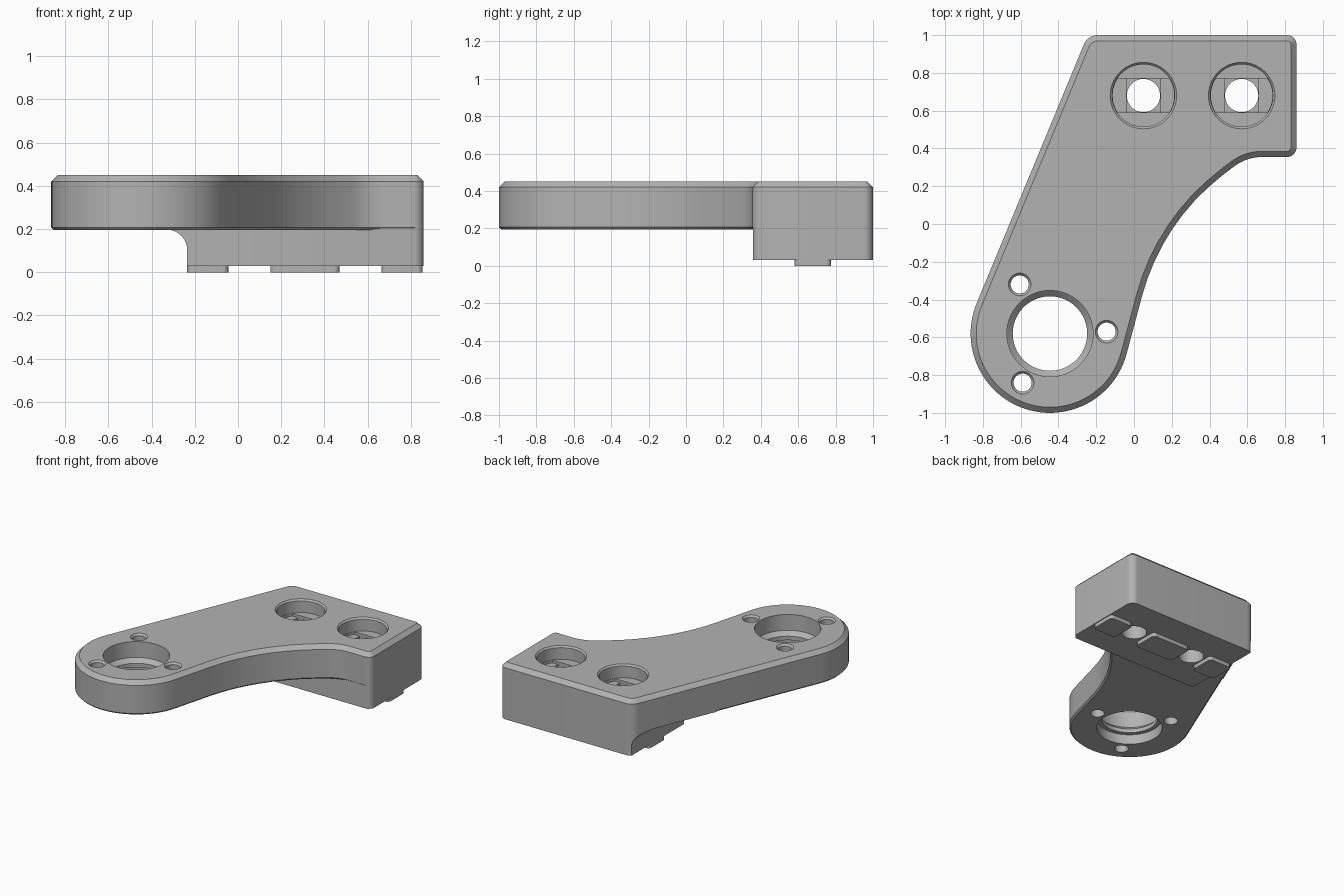
import bpy, bmesh
from math import radians, degrees, sin, cos, tan, pi, ceil, asin
from mathutils import Vector

old = bpy.data.objects.get("Cube")
if old:
    bpy.data.objects.remove(old, do_unlink=True)

GREY = (0.45, 0.45, 0.45, 1)
metal = bpy.data.materials.new("plain grey")
metal.use_nodes = True
metal.diffuse_color = GREY
metal.node_tree.nodes["Principled BSDF"].inputs["Base Color"].default_value = GREY


def rounded(corners):
    """Round each (x, y, radius) corner of a polygon; radius 0 keeps the point."""
    out = []
    for i, (x, y, r) in enumerate(corners):
        p = Vector((x, y))
        if r == 0:
            out.append(p)
            continue
        a = (Vector(corners[i - 1][:2]) - p).normalized()
        b = (Vector(corners[(i + 1) % len(corners)][:2]) - p).normalized()
        half = a.angle(b) / 2
        centre = p + (a + b).normalized() * r / sin(half)
        u = p + a * r / tan(half) - centre
        v = p + b * r / tan(half) - centre
        sweep = u.angle(v)
        n = max(4, ceil(degrees(sweep) / 5))
        for k in range(n + 1):
            t = sweep * k / n
            out.append(centre + (u * sin(sweep - t) + v * sin(t)) / sin(sweep))
    return out


def inset(points, d):
    """Move a counter-clockwise outline inwards by d."""
    out = []
    for i, p in enumerate(points):
        e1 = (p - points[i - 1]).normalized()
        e2 = (points[(i + 1) % len(points)] - p).normalized()
        n1, n2 = Vector((-e1.y, e1.x)), Vector((-e2.y, e2.x))
        out.append(p + (n1 + n2) * d / (1 + n1.dot(n2)))
    return out


def solid(name, rings, along_y=False):
    """Closed solid through stacked rings, each (points, height)."""
    bm = bmesh.new()
    loops = [[bm.verts.new((p[0], h, p[1]) if along_y else (p[0], p[1], h))
              for p in pts] for pts, h in rings]
    for lo, hi in zip(loops, loops[1:]):
        for i in range(len(lo)):
            j = (i + 1) % len(lo)
            bm.faces.new((lo[i], lo[j], hi[j], hi[i]))
    bm.faces.new(loops[0][::-1])
    bm.faces.new(loops[-1])
    bmesh.ops.recalc_face_normals(bm, faces=bm.faces)
    mesh = bpy.data.meshes.new(name)
    bm.to_mesh(mesh)
    bm.free()
    mesh.materials.append(metal)
    ob = bpy.data.objects.new(name, mesh)
    bpy.context.collection.objects.link(ob)
    return ob


def turned(name, cx, cy, profile, n=64):
    """Round cutter from (radius, height) steps."""
    def ring(r):
        return [(cx + r * cos(2 * pi * i / n), cy + r * sin(2 * pi * i / n))
                for i in range(n)]
    return solid(name, [(ring(r), z) for r, z in profile])


def boolean(ob, tool, operation="DIFFERENCE"):
    mod = ob.modifiers.new("cut", "BOOLEAN")
    mod.operation = operation
    mod.solver = "EXACT"
    mod.object = tool
    bpy.context.view_layer.objects.active = ob
    bpy.ops.object.modifier_apply(modifier=mod.name)


def rect(x0, x1, y0, y1, r=0):
    return rounded([(x0, y0, r), (x1, y0, r), (x1, y1, r), (x0, y1, r)])


TOP, UNDER, BASE = 0.45, 0.195, 0.03
PX, PY, PR = -0.445, -0.58, 0.42      # round end of the arm

# Plan outline: round end, swept concave side, square mounting end
end_arc = [(PX + PR * cos(radians(a)), PY + PR * sin(radians(a)), 0)
           for a in [157.5 + 187.5 * i / 48 for i in range(49)]]
outline = rounded(end_arc + [(0.147, 0.01, 1.2), (0.595, 0.355, 0.25),
                             (0.86, 0.355, 0.05), (0.86, 1, 0.05), (-0.245, 1, 0.08)])

# Arm plate with chamfered rims
arm = solid("bracket_arm", [(inset(outline, 0.012), UNDER), (outline, UNDER + 0.012),
                            (outline, TOP - 0.03), (inset(outline, 0.03), TOP)])

# Thick mounting block with a hollow fillet on its left wall
block = solid("mounting_block", [(outline, BASE), (outline, 0.25)])
side = rounded([(-0.235, -0.1, 0), (1, -0.1, 0), (1, 0.4, 0), (-0.6, 0.4, 0),
                (-0.6, UNDER + 0.002, 0), (-0.235, UNDER + 0.002, 0.095)])
trim = solid("block_trim", [(side, 0.357), (side, 1.2)], along_y=True)
boolean(block, trim, "INTERSECT")

# Cutters: stepped main bore with an inner lip
cutters = [turned("bore", PX, PY, [
    (0.228, 0), (0.228, 0.27), (0.197, 0.27), (0.197, 0.30),
    (0.228, 0.33), (0.228, 0.6)], 96)]

# Three small screw holes around the bore
for x, y in [(-0.605, -0.32), (-0.145, -0.57), (-0.59, -0.84)]:
    cutters.append(turned("screw_hole", x, y, [
        (0.048, 0), (0.048, TOP - 0.014), (0.06, TOP), (0.06, 0.6)], 40))

# Two counterbored bolt holes with a slot and a square step below the floor
BY, FLOOR, W = 0.68, 0.35, 0.091
for x in (0.05, 0.57):
    cutters.append(turned("bolt_hole", x, BY, [
        (0.088, -0.1), (0.088, FLOOR), (0.165, FLOOR),
        (0.165, TOP - 0.012), (0.176, TOP), (0.176, 0.6)]))
    reach = asin(W / 0.163)
    ends = [reach * (i / 6 - 1) for i in range(13)]
    slot = [(x + 0.163 * cos(a + turn), BY + 0.163 * sin(a + turn))
            for turn in (0, pi) for a in ends]
    cutters.append(solid("slot", [(slot, FLOOR - 0.02), (slot, FLOOR + 0.03)]))
    square = rect(x - W + 0.001, x + W - 0.001, BY - W + 0.001, BY + W - 0.001)
    cutters.append(solid("square", [(square, FLOOR - 0.04), (square, FLOOR + 0.01)]))

for c in cutters:
    boolean(arm, c)
    if c.name.startswith("bolt_hole"):
        boolean(block, c)
for helper in cutters + [trim]:
    bpy.data.objects.remove(helper, do_unlink=True)

# Locating tabs under the block
parts = [arm, block]
for label, x0, x1 in [("right", -0.235, -0.045), ("middle", 0.15, 0.47), ("left", 0.665, 0.855)]:
    tab = rect(x0, x1, 0.58, 0.775, 0.025)
    parts.append(solid("locating_tab_" + label, [(tab, 0), (tab, BASE + 0.01)]))

bpy.ops.object.select_all(action="DESELECT")
for ob in parts:
    ob.select_set(True)
bpy.context.view_layer.objects.active = arm
bpy.ops.object.shade_smooth_by_angle(angle=radians(30))
